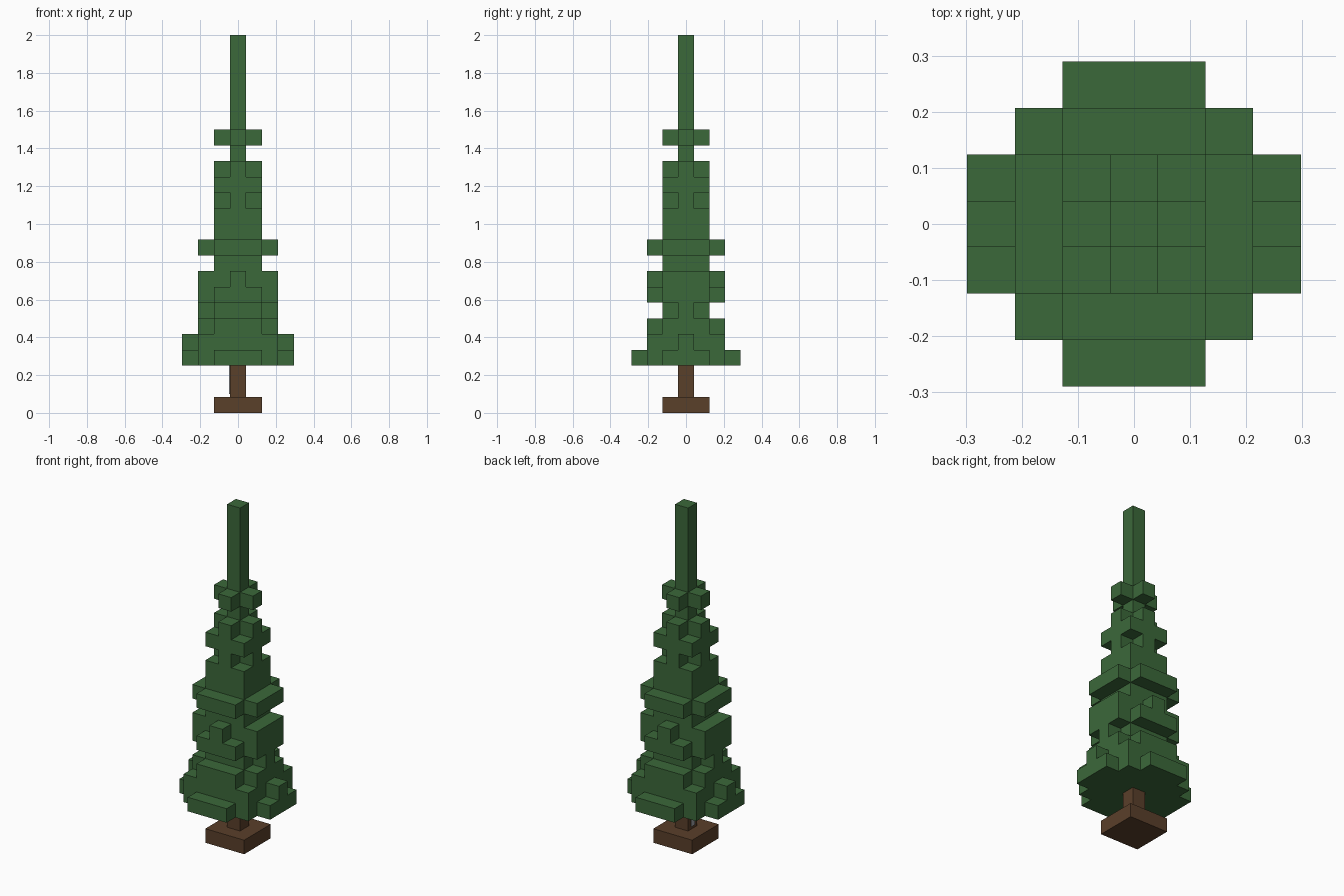
import bpy, bmesh
from mathutils import Vector

default = bpy.data.objects.get("Cube")
if default:
    bpy.data.objects.remove(default)

CELL = Vector((0.085, 0.0827, 1 / 12))


def material(name, rgb):
    mat = bpy.data.materials.new(name)
    mat.use_nodes = True
    mat.diffuse_color = (*rgb, 1)
    mat.node_tree.nodes["Principled BSDF"].inputs["Base Color"].default_value = (*rgb, 1)
    return mat


def block(half_x, half_y):
    """Filled rectangle of cells, centred on the trunk."""
    return {(x, y) for x in range(-half_x, half_x + 1) for y in range(-half_y, half_y + 1)}


def add_object(name, bm, mat):
    mesh = bpy.data.meshes.new(name)
    bm.to_mesh(mesh)
    bm.free()
    mesh.materials.append(mat)
    obj = bpy.data.objects.new(name, mesh)
    bpy.context.collection.objects.link(obj)
    return obj


def voxels(name, layers, mat):
    """Skin a stack of cell layers, making only the exposed faces."""
    cells = {(x, y, z) for z, plan in layers.items() for x, y in plan}
    bm = bmesh.new()
    corners = {}

    def corner(p):
        key = tuple(round(2 * c) for c in p)
        if key not in corners:
            corners[key] = bm.verts.new(p * CELL)
        return corners[key]

    for cell in cells:
        centre = Vector(cell) + Vector((0, 0, 0.5))
        for axis in range(3):
            for sign in (-1, 1):
                n = Vector((0, 0, 0))
                n[axis] = sign
                if tuple(int(a + b) for a, b in zip(cell, n)) in cells:
                    continue
                u = Vector((0, 0, 0))
                u[(axis + 1) % 3] = 1
                v = n.cross(u)
                quad = [centre + (n + a * u + b * v) / 2
                        for a, b in ((-1, -1), (1, -1), (1, 1), (-1, 1))]
                bm.faces.new([corner(p) for p in quad])
    return add_object(name, bm, mat)


def box(name, low, high, mat):
    low, high = Vector(low), Vector(high)
    bm = bmesh.new()
    bmesh.ops.create_cube(bm, size=1)
    for v in bm.verts:
        v.co = (low + high) / 2 + v.co * (high - low)
    return add_object(name, bm, mat)


green = material("needle green", (0.044, 0.138, 0.042))
brown = material("bark brown", (0.102, 0.050, 0.023))
grey = material("tag grey", (0.35, 0.36, 0.38))

# Layer plans
post = block(0, 0)
cross = block(1, 0) | block(0, 1)
square = block(1, 1)
wide = block(2, 1) | block(1, 2)
full = block(2, 2)

# Foliage from the lowest boughs to the tip
foliage = {
    3: full | block(3, 1) | block(1, 3),
    4: full | block(3, 0),
    5: wide,
    6: square | block(2, 0),
    7: wide,
    8: block(2, 1) | block(0, 2),
    9: square,
    10: wide,
    11: square,
    12: square,
    13: cross,
    14: square,
    15: cross,
    16: post,
    17: cross,
}
for level in range(18, 24):
    foliage[level] = post
voxels("foliage", foliage, green)

# Trunk and square foot
voxels("trunk", {0: square, 1: post, 2: post}, brown)

# Thin tag on the trunk
box("trunk_tag", (-0.047, -0.015, 0.1), (-0.042, 0.015, 0.25), grey)
